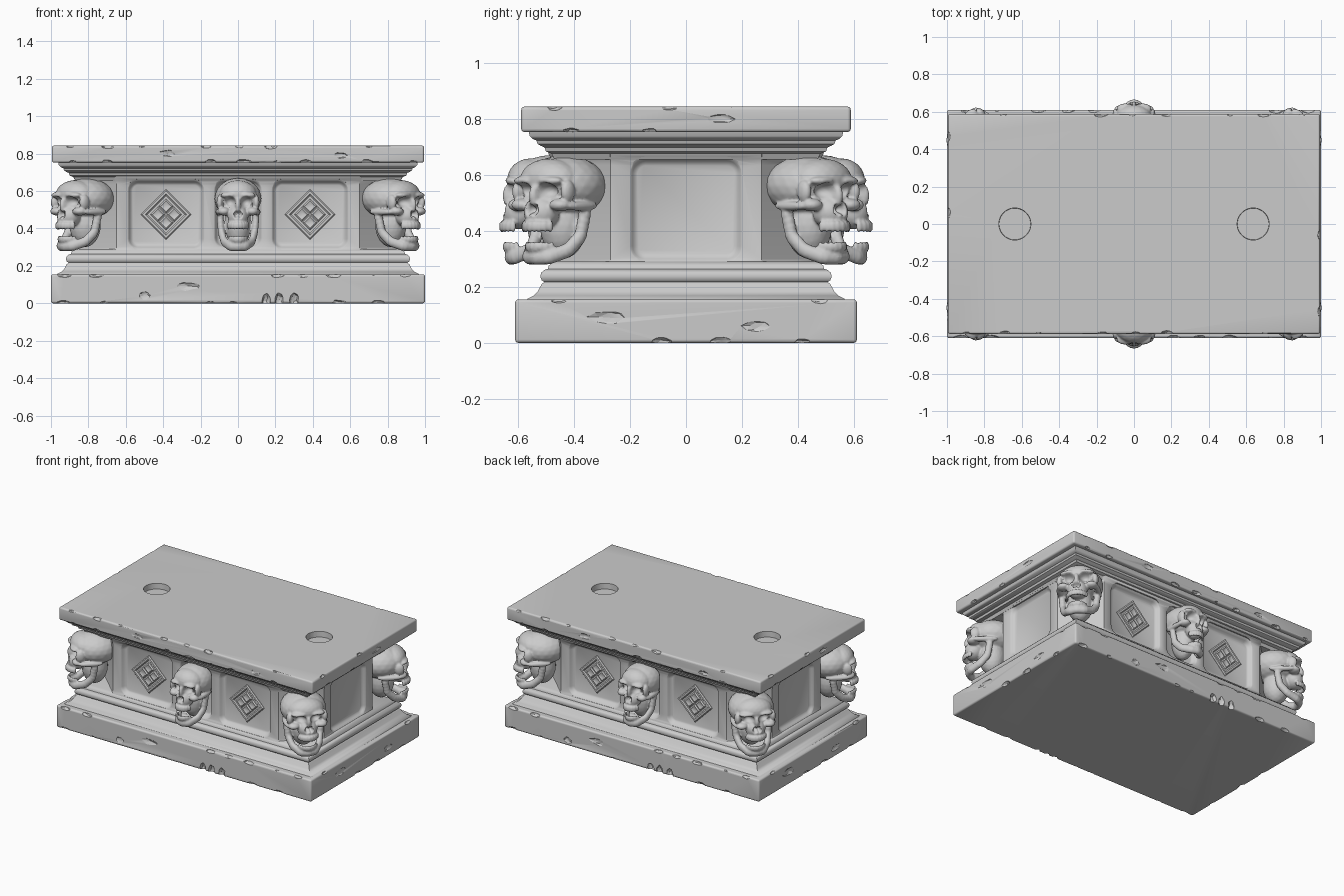
import bpy, bmesh, math, random
from mathutils import Matrix, Vector

if "Cube" in bpy.data.objects:
    bpy.data.objects.remove(bpy.data.objects["Cube"])

random.seed(4)


def make(name, bm):
    bmesh.ops.recalc_face_normals(bm, faces=bm.faces)
    me = bpy.data.meshes.new(name)
    bm.to_mesh(me)
    bm.free()
    ob = bpy.data.objects.new(name, me)
    bpy.context.collection.objects.link(ob)
    return ob


def mod(ob, kind, **props):
    m = ob.modifiers.new(kind.lower(), kind)
    for k, v in props.items():
        setattr(m, k, v)


def cut(ob, cutter):
    cutter.hide_render = True
    cutter.hide_set(True)
    mod(ob, 'BOOLEAN', operation='DIFFERENCE', object=cutter, solver='EXACT')


def finish(ob, angle=35):
    # apply the modifiers and shade smooth
    bpy.ops.object.select_all(action='DESELECT')
    ob.select_set(True)
    bpy.context.view_layer.objects.active = ob
    for m in list(ob.modifiers):
        bpy.ops.object.modifier_apply(modifier=m.name)
    bpy.ops.object.shade_smooth_by_angle(angle=math.radians(angle))
    return ob


def loft(bm, rings):
    rows = [[bm.verts.new(p) for p in r] for r in rings]
    n = len(rows[0])
    for a, b in zip(rows, rows[1:]):
        for i in range(n):
            bm.faces.new((a[i], a[(i + 1) % n], b[(i + 1) % n], b[i]))
    bm.faces.new(rows[0])
    bm.faces.new(rows[-1])


def rect(hx, hy, z):
    return [(-hx, -hy, z), (hx, -hy, z), (hx, hy, z), (-hx, hy, z)]


def ball(bm, loc, rad, sub=3):
    return bmesh.ops.create_icosphere(bm, subdivisions=sub, radius=1,
                                      matrix=Matrix.LocRotScale(Vector(loc), None, Vector(rad)))['verts']


def pair(bm, loc, rad):
    for s in (-1, 1):
        ball(bm, (s * loc[0], loc[1], loc[2]), rad)


# ---- chipped slabs: plinth and table top
def chip(bm, loc, rad):
    # one ragged chip and its twin turned half way round
    for s in (1, -1):
        for v in ball(bm, (s * loc[0], s * loc[1], loc[2]), rad, 2):
            v.co += Vector([random.uniform(-.12, .12) * r for r in rad])


def slab(name, hx, hy, z0, z1, chips):
    bm = bmesh.new()
    loft(bm, [rect(hx, hy, z0), rect(hx, hy, z1)])
    ob = make(name, bm)
    mod(ob, 'BEVEL', width=.012, segments=3)
    finish(ob)
    bm = bmesh.new()
    for loc, rad in chips:
        chip(bm, loc, rad)
    for z in (z0, z1):
        for i in range(17):                      # 11 slots on the long edge, 6 on the short
            r, j = random.uniform(.012, .026), random.uniform(-.04, .04)
            if i < 11:
                loc, rad = (-.9 + i * .18 + j, -hy - r * .3, z), (r * 1.8, r, r * .8)
            else:
                loc, rad = (hx + r * .3, -.45 + (i - 11) * .18 + j, z), (r, r * 1.8, r * .8)
            clear = all((Vector(loc) - Vector(c)).length > .13 for c, _ in chips)
            if clear and random.random() < .75:
                chip(bm, loc, rad)
    cutter = make(name + "_chips", bm)
    cut(ob, cutter)
    finish(ob)
    bpy.data.objects.remove(cutter)
    return ob


notches = [((x, -.615, .015), (.025, .03, .04)) for x in (.15, .22, .30)]
gouges = [((-.5, -.625, .04), (.04, .025, .03)), ((-.27, -.63, .09), (.08, .03, .03)),
          ((1.012, -.28, .09), (.02, .08, .03)), ((1.012, .25, .06), (.02, .06, .025))]
slab("plinth", 1.0, .61, 0, .155, notches + gouges)

top = slab("table_top", .995, .588, .752, .843,
           [((-.38, -.6, .8), (.06, .022, .02)), ((.55, -.6, .79), (.05, .02, .02)),
            ((1.007, .12, .8), (.02, .06, .02))])
bm = bmesh.new()
for x in (-.637, .637):
    bmesh.ops.create_cone(bm, cap_ends=True, segments=48, radius1=.084, radius2=.088, depth=.1,
                          matrix=Matrix.Translation((x, 0, .853)))
cutter = make("socket_cutters", bm)
cut(top, cutter)
finish(top)
bpy.data.objects.remove(cutter)

# ---- mouldings below and above the body
for name, prof in (
    ("lower_moulding", [(.975, .14), (.965, .158), (.945, .168), (.928, .185), (.915, .21), (.905, .217),
                        (.915, .223), (.92, .236), (.917, .25), (.905, .26), (.893, .264), (.89, .275), (.87, .29)]),
    ("upper_moulding", [(.87, .655), (.88, .675), (.9, .683), (.905, .697), (.918, .703), (.93, .71),
                        (.934, .722), (.947, .728), (.958, .738), (.963, .765)])):
    bm = bmesh.new()
    loft(bm, [rect(h, h - .4, z) for h, z in prof])
    finish(make(name, bm), 40)

# ---- body block with cut corners, flared at foot and head
HX, HY = .865, .475


def octagon(g, z):
    a, b, c, d = HX + g, HY + g, .65, .27
    return [(-c, -b, z), (c, -b, z), (a, -d, z), (a, d, z), (c, b, z), (-c, b, z), (-a, d, z), (-a, -d, z)]


bm = bmesh.new()
loft(bm, [octagon(g, z) for g, z in ((.02, .25), (.015, .27), (.004, .285), (0, .3), (0, .635),
                                     (.004, .655), (.014, .67), (.02, .69))])
body = make("body", bm)


def panel(bm, turn, face, u, hw, z0, z1, depth):
    # round-cornered recess with a soft lip
    m, rings = Matrix.Rotation(turn, 4, 'Z'), []
    zc, hz = (z0 + z1) / 2, (z1 - z0) / 2
    for g, d in ((.016, -.04), (.014, -.002), (.006, .003), (0, .012), (-.008, depth - .005), (-.018, depth)):
        ring, r = [], .045 + g
        for k, (sx, sz) in enumerate(((1, 1), (-1, 1), (-1, -1), (1, -1))):
            for j in range(7):
                t = math.pi / 2 * (k + j / 6)
                ring.append(m @ Vector((u + sx * (hw + g - r) + r * math.cos(t), d - face,
                                        zc + sz * (hz + g - r) + r * math.sin(t))))
        rings.append(ring)
    loft(bm, rings)


bm = bmesh.new()
for turn in (0, math.pi):
    for u in (-.385, .385):
        panel(bm, turn, HY, u, .195, .3, .65, .03)
    panel(bm, turn, HY, 0, .118, .305, .65, .035)
    panel(bm, turn + math.pi / 2, HX, 0, .19, .3, .65, .025)
cutter = make("panel_cutters", bm)
cut(body, cutter)
finish(body, 40)
bpy.data.objects.remove(cutter)


# ---- diamond reliefs in the long-side panels
def diamond(bm, m, u, v, rings):
    loft(bm, [[m @ Vector((u + s * dx, .03 - HY - h, v + s * dz))
               for dx, dz in ((1, 0), (0, 1), (-1, 0), (0, -1))] for s, h in rings])


bm = bmesh.new()
for turn in (0, math.pi):
    m = Matrix.Rotation(turn, 4, 'Z')
    for u in (-.385, .385):
        diamond(bm, m, u, .475, [(.135, -.01), (.135, .003), (.126, .01), (.11, .01), (.1, .003)])
        for du, dv in ((.044, 0), (-.044, 0), (0, .044), (0, -.044)):
            diamond(bm, m, u + du, .475 + dv, [(.041, -.01), (.041, .004), (.03, .011), (.015, .006)])
finish(make("diamond_reliefs", bm), 30)

# ---- skull, facing -y, fused from rounded masses
bm = bmesh.new()
ball(bm, (0, .015, .56), (.135, .15, .11))                      # cranium
ball(bm, (0, -.06, .58), (.108, .082, .078))                    # forehead
pair(bm, (.05, -.118, .578), (.05, .03, .018))                  # brows
pair(bm, (.105, -.09, .54), (.018, .03, .04))                   # outer orbits
pair(bm, (.082, -.102, .492), (.036, .036, .023))               # cheekbones
pair(bm, (.112, -.03, .488), (.018, .08, .017))                 # cheek arches
ball(bm, (0, -.1, .465), (.06, .058, .06))                      # upper jaw
ball(bm, (0, -.13, .525), (.017, .028, .045))                   # nose bridge
ball(bm, (0, .01, .42), (.075, .08, .12))                       # throat
jaw = [(0, -.13, .305), (.045, -.115, .306), (.08, -.06, .33), (.096, -.015, .38), (.104, .0, .47)]
for a, b in zip(jaw, jaw[1:]):
    for k in range(4):
        pair(bm, Vector(a).lerp(Vector(b), k / 4 + .1), (.02, .022, .027))
for i in range(-4, 5):                                          # two rows of teeth
    t = i * .27
    x, y = .062 * math.sin(t), -.085 - .075 * math.cos(t)
    ball(bm, (x, y, .415), (.0095, .011, .022), 2)
    ball(bm, (x * .92, y + .012, .343), (.0085, .01, .02), 2)
skull = make("front_skull", bm)
mod(skull, 'REMESH', mode='VOXEL', voxel_size=.006)
finish(skull, 60)

# hollows: push the surface back to the far wall of each ellipsoid (axis 1 = y, 0 = x)
hollows = [(1, (.049, -.142, .54), (.036, .052, .031)),         # eye sockets
           (1, (.011, -.16, .476), (.013, .045, .02)),          # nostrils
           (0, (.147, -.07, .55), (.024, .05, .045))]           # temples
for v in skull.data.vertices:
    for axis, c, r in hollows:
        side = 1 if v.co.x > 0 else -1
        q = [(abs(v.co.x) - c[0]) / r[0], (v.co.y - c[1]) / r[1], (v.co.z - c[2]) / r[2]]
        if sum(k * k for k in q) < 1:
            wall = math.sqrt(1 - sum(q[k] ** 2 for k in range(3) if k != axis))
            if axis == 1:
                v.co.y = c[1] + r[1] * wall
            else:
                v.co.x = side * (c[0] - r[0] * wall)
mod(skull, 'SMOOTH', factor=.5, iterations=2)
finish(skull, 80)

# ---- one skull in the middle of each long side, one on each corner
places = [("front_skull", 0, -.497, 0, .93, 1.0), ("back_skull", 0, .497, math.pi, .93, 1.0)]
for sx in (-1, 1):
    for sy in (-1, 1):
        places.append(("corner_skull", sx * .825, sy * .445, math.atan2(sx * .75, -sy * .66), 1.1, 1.06))
for name, x, y, turn, w, d in places:
    ob = skull
    if name != "front_skull":
        ob = bpy.data.objects.new(name, skull.data)
        bpy.context.collection.objects.link(ob)
    ob.location, ob.rotation_euler, ob.scale = (x, y, 0), (0, 0, turn), (w, d, 1)
